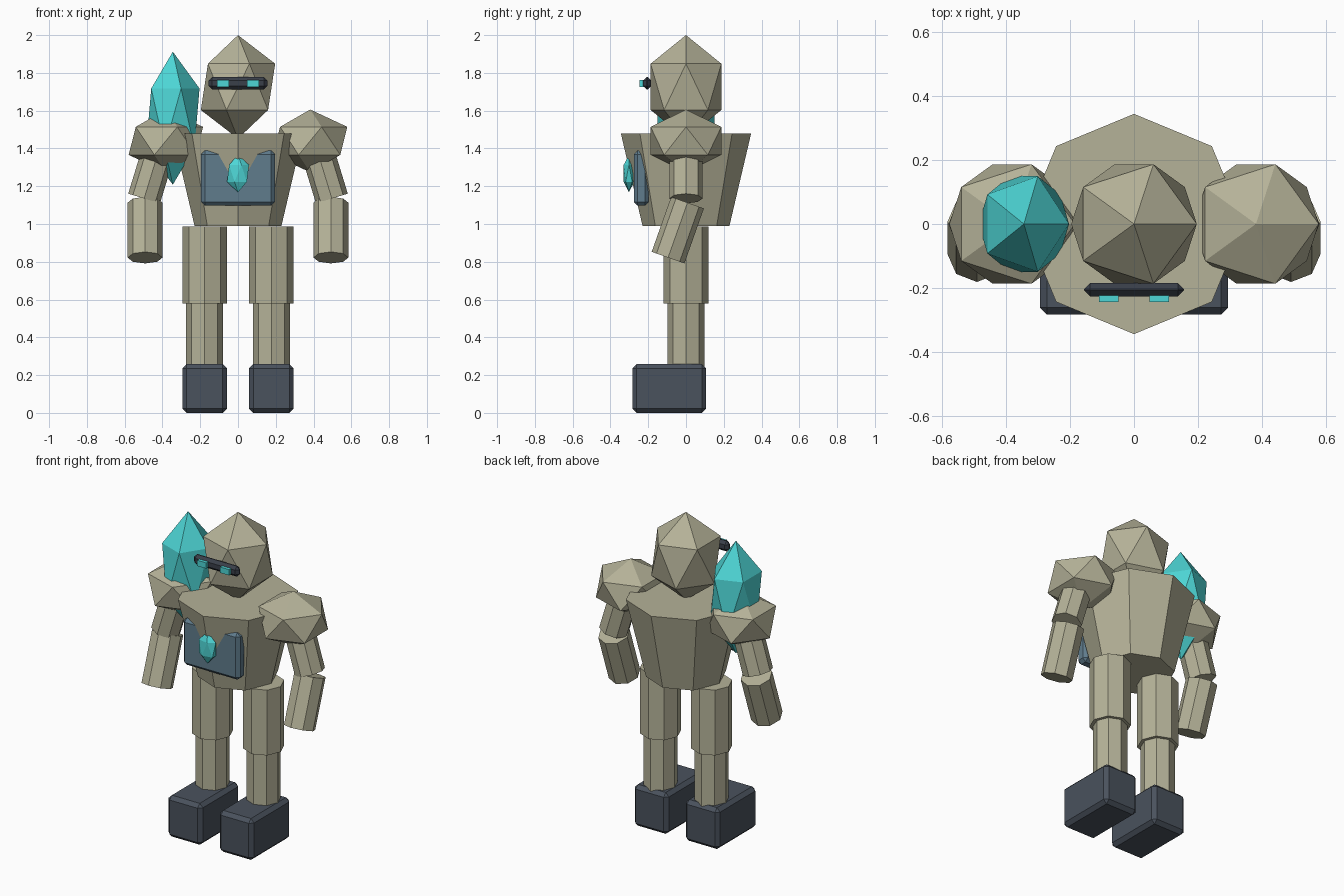
import bpy, math
from mathutils import Vector

if "Cube" in bpy.data.objects:
    bpy.data.objects.remove(bpy.data.objects["Cube"])


def material(name, rgb):
    m = bpy.data.materials.new(name)
    m.diffuse_color = (*rgb, 1.0)
    m.use_nodes = True
    m.node_tree.nodes["Principled BSDF"].inputs["Base Color"].default_value = m.diffuse_color
    return m


STONE = material("sandstone", (0.46, 0.445, 0.315))
DARK = material("dark_slate", (0.068, 0.084, 0.11))
VISOR = material("visor_black", (0.042, 0.05, 0.068))
STEEL = material("blue_steel", (0.115, 0.2, 0.265))
CYAN = material("cyan_crystal", (0.075, 0.67, 0.67))


def finish(name, mat):
    ob = bpy.context.object
    ob.name = name
    ob.data.materials.append(mat)
    return ob


def gem(name, loc, scale, mat):
    """Twenty-sided faceted lump."""
    bpy.ops.mesh.primitive_ico_sphere_add(subdivisions=1, radius=1, location=loc)
    ob = finish(name, mat)
    ob.scale = scale
    return ob


def limb(name, bottom, top, r1, mat, r2=None):
    """Eight-sided tapered column between two points."""
    a, b = Vector(bottom), Vector(top)
    bpy.ops.mesh.primitive_cone_add(vertices=8, radius1=r1, radius2=r2 or r1,
                                    depth=(b - a).length, location=(a + b) / 2)
    ob = finish(name, mat)
    ob.rotation_euler = Vector((0, 0, 1)).rotation_difference(b - a).to_euler()
    return ob


def block(name, loc, size, bevel, mat):
    """Box with chamfered edges."""
    bpy.ops.mesh.primitive_cube_add(size=1, location=loc)
    ob = finish(name, mat)
    for v in ob.data.vertices:
        v.co = Vector(c * s for c, s in zip(v.co, size))
    if bevel:
        mod = ob.modifiers.new("chamfer", "BEVEL")
        mod.width = bevel
        mod.segments = 1
    return ob


# Body and head
limb("torso", (0, 0, 0.99), (0, 0, 1.48), 0.23, STONE, 0.345)
gem("head", (0, 0, 1.726), (0.22, 0.22, 0.274), STONE)

# Visor with two glowing eyes
block("visor", (0, -0.206, 1.745), (0.312, 0.042, 0.065), 0.018, VISOR)

# Chest plate and core
block("chest_plate", (0, -0.237, 1.243), (0.39, 0.078, 0.292), 0.02, STEEL)
gem("chest_core", (0, -0.302, 1.268), (0.065, 0.033, 0.1), CYAN)

# Crystal growing out of one shoulder
gem("shoulder_crystal", (-0.345, 0, 1.56), (0.158, 0.176, 0.352), CYAN)

for side, s in (("right", -1), ("left", 1)):
    block(side + "_eye", (s * 0.079, -0.232, 1.744), (0.062, 0.026, 0.036), 0, CYAN)
    # Arms
    gem(side + "_shoulder", (s * 0.382, 0, 1.44), (0.22, 0.22, 0.166), STONE)
    limb(side + "_upper_arm", (s * 0.497, 0, 1.135), (s * 0.41, 0, 1.42), 0.088, STONE)
    limb(side + "_forearm", (s * 0.492, -0.095, 0.822), (s * 0.492, 0.008, 1.113),
         0.092, STONE)
    # Legs
    limb(side + "_thigh", (s * 0.177, 0, 0.58), (s * 0.177, 0, 0.988), 0.118, STONE)
    limb(side + "_shin", (s * 0.177, 0, 0.2), (s * 0.177, 0, 0.6), 0.098, STONE)
    block(side + "_boot", (s * 0.177, -0.089, 0.129), (0.236, 0.39, 0.258), 0.022, DARK)
